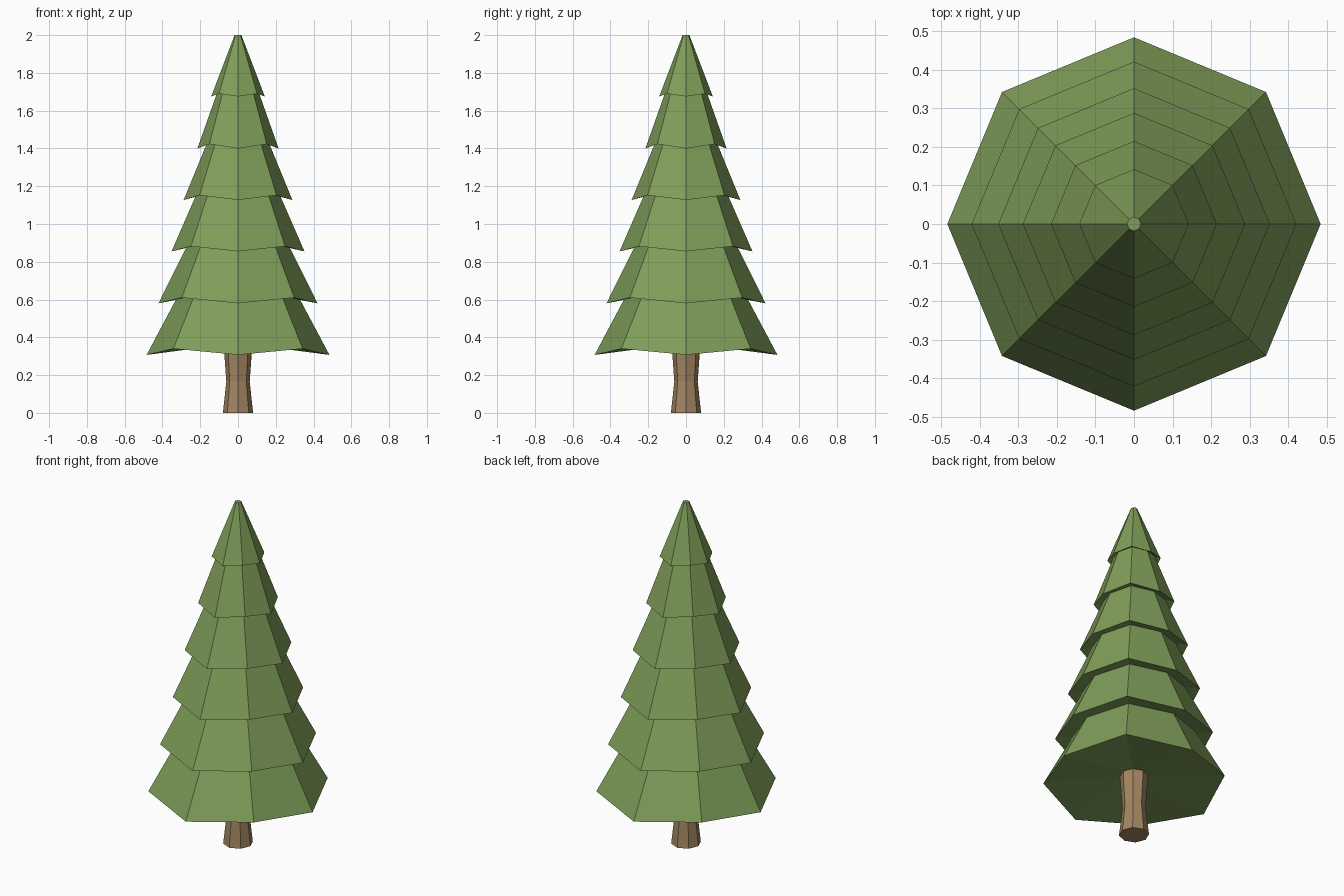
import bpy, bmesh
from math import cos, sin, pi

if "Cube" in bpy.data.objects:
    bpy.data.objects.remove(bpy.data.objects["Cube"])

SIDES = 8

def material(name, color):
    m = bpy.data.materials.new(name)
    m.diffuse_color = (*color, 1)
    m.use_nodes = True
    m.node_tree.nodes["Principled BSDF"].inputs["Base Color"].default_value = m.diffuse_color
    return m

def loft(name, rings, mat):
    """Skin 8-sided rings (radius, z, lift of every second corner) and cap both ends."""
    bm = bmesh.new()
    loops = []
    for r, z, lift in rings:
        loops.append([bm.verts.new((r * cos(2 * pi * i / SIDES),
                                    r * sin(2 * pi * i / SIDES),
                                    z + lift * (i % 2))) for i in range(SIDES)])
    for a, b in zip(loops, loops[1:]):
        for i in range(SIDES):
            j = (i + 1) % SIDES
            bm.faces.new((a[i], a[j], b[j], b[i]))
    bm.faces.new(loops[0][::-1])
    bm.faces.new(loops[-1])
    bmesh.ops.recalc_face_normals(bm, faces=bm.faces)
    me = bpy.data.meshes.new(name)
    bm.to_mesh(me)
    bm.free()
    me.materials.append(mat)
    ob = bpy.data.objects.new(name, me)
    bpy.context.collection.objects.link(ob)
    return ob

green = material("needles", (0.21, 0.34, 0.10))
brown = material("bark", (0.36, 0.235, 0.12))

# Foliage: six stacked skirts with a zigzag hem, tucked in under each hem
hems = [(0.484, 0.307, 0.033), (0.421, 0.58, 0.03), (0.352, 0.855, 0.027),
        (0.288, 1.127, 0.025), (0.215, 1.40, 0.023), (0.142, 1.675, 0.015)]
rings = [(0.06, 0.365, 0)]
for i, (r, z, lift) in enumerate(hems):
    if i:
        rings.append((r * 0.78, z + 0.02, lift * 0.6))
    rings.append((r, z, lift))
rings.append((0.018, 2.0, 0))
loft("foliage", rings, green)

# Trunk: narrow waist, flared foot
loft("trunk", [(0.08, 0, 0), (0.062, 0.165, 0), (0.073, 0.32, 0), (0.075, 0.38, 0)], brown)
